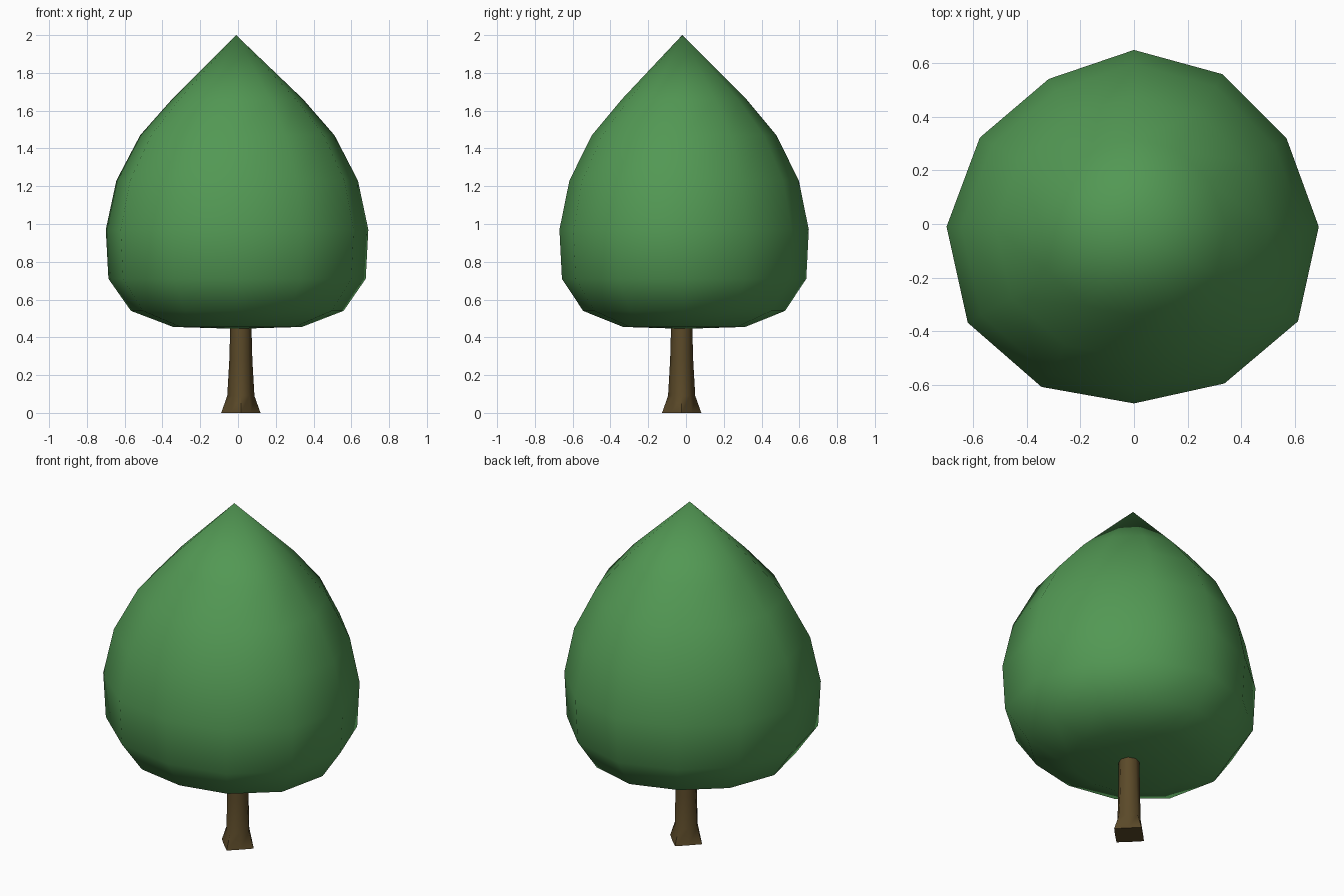
import bpy
import bmesh
from math import cos, sin, tau

default_cube = bpy.data.objects.get("Cube")
if default_cube:
    bpy.data.objects.remove(default_cube, do_unlink=True)


def make_material(name, colour):
    mat = bpy.data.materials.new(name)
    mat.use_nodes = True
    mat.diffuse_color = colour
    bsdf = mat.node_tree.nodes["Principled BSDF"]
    bsdf.inputs["Base Color"].default_value = colour
    bsdf.inputs["Roughness"].default_value = 0.9
    return mat


def loft(name, rings, start, end, mat):
    """Skin a stack of closed rings, with a point closing each end."""
    bm = bmesh.new()
    loops = [[bm.verts.new(p) for p in ring] for ring in rings]
    n = len(loops[0])
    for low, high in zip(loops, loops[1:]):
        for i in range(n):
            j = (i + 1) % n
            bm.faces.new((low[i], low[j], high[j], high[i]))
    for loop, tip in ((loops[0], start), (loops[-1], end)):
        point = bm.verts.new(tip)
        for i in range(n):
            bm.faces.new((loop[i], loop[(i + 1) % n], point))
    bmesh.ops.recalc_face_normals(bm, faces=bm.faces)
    for face in bm.faces:
        face.smooth = True
    mesh = bpy.data.meshes.new(name)
    bm.to_mesh(mesh)
    bm.free()
    mesh.materials.append(mat)
    obj = bpy.data.objects.new(name, mesh)
    bpy.context.collection.objects.link(obj)
    return obj


leaf_green = make_material("leaf green", (0.085, 0.315, 0.088, 1))
bark_brown = make_material("bark brown", (0.105, 0.068, 0.022, 1))

# Crown: slightly uneven twelve-sided outline scaled up a pear-shaped profile
outline = (0.69, 0.658, 0.658, 0.66, 0.637, 0.665,
           0.70, 0.717, 0.691, 0.66, 0.676, 0.707)
profile = ((0.49, 0.455), (0.81, 0.54), (0.98, 0.71), (1.0, 0.97),
           (0.92, 1.23), (0.74, 1.47), (0.50, 1.66))
crown_rings = [
    [(r * s * cos(i * tau / 12), r * s * sin(i * tau / 12) - 0.01, z)
     for i, r in enumerate(outline)]
    for s, z in profile]
loft("crown", crown_rings, (-0.01, -0.01, 0.445), (-0.01, -0.02, 2.0), leaf_green)

# Trunk: tapered, with alternate corners flaring into roots
CX, CY = 0.015, -0.023
trunk_profile = ((0.104, 0.075, 0), (0.072, 0.062, 0.09),
                 (0.061, 0.058, 0.28), (0.056, 0.056, 0.46))
trunk_rings = [
    [(CX + (a, b)[i % 2] * cos(i * tau / 8),
      CY + (a, b)[i % 2] * sin(i * tau / 8), z) for i in range(8)]
    for a, b, z in trunk_profile]
trunk = loft("trunk", trunk_rings, (CX, CY, 0), (CX, CY, 0.46), bark_brown)

# Keep the trunk's end caps crisp
bpy.ops.object.select_all(action='DESELECT')
trunk.select_set(True)
bpy.context.view_layer.objects.active = trunk
bpy.ops.object.shade_smooth_by_angle(angle=tau / 6)
